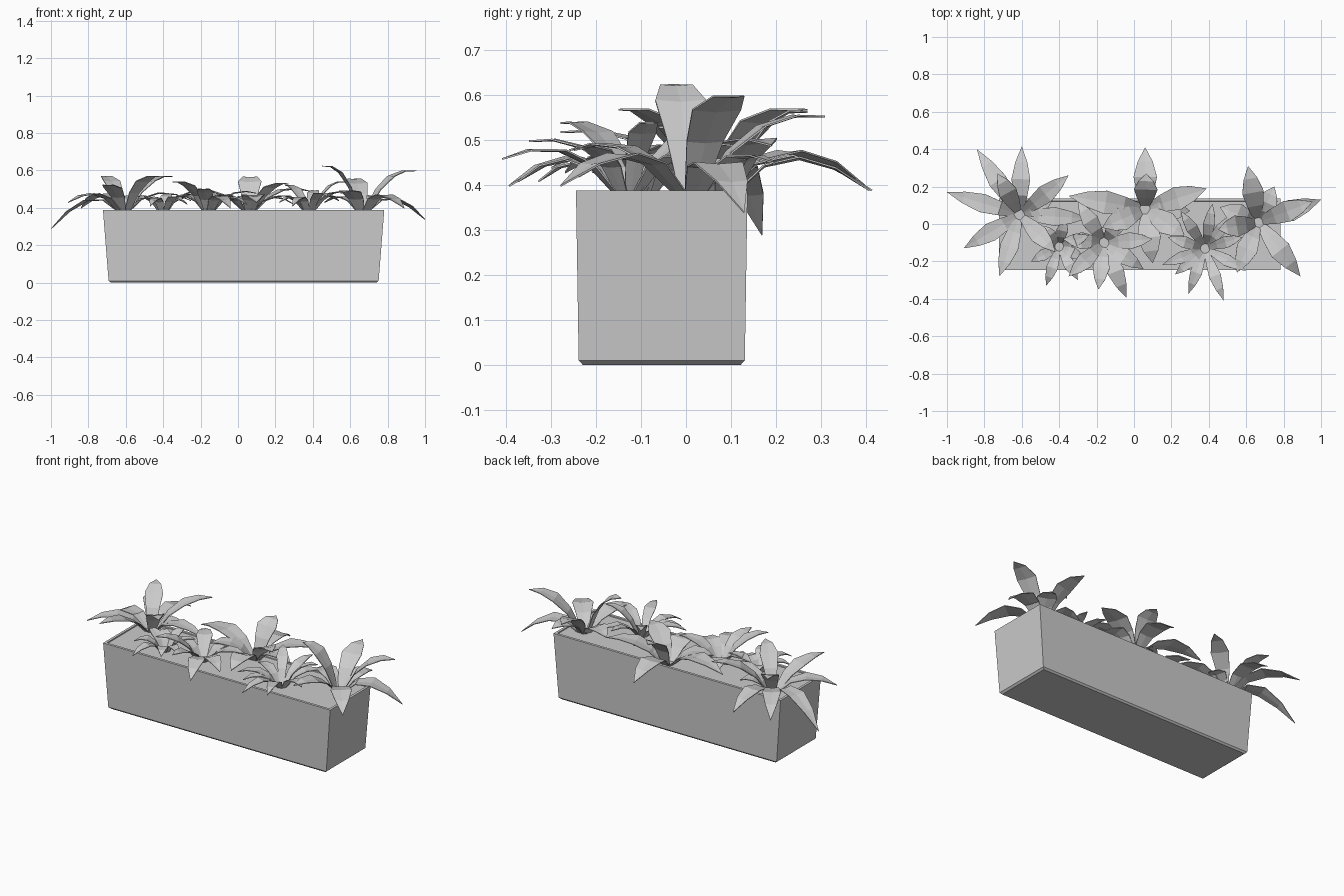
import bpy
import bmesh
from math import hypot
from mathutils import Vector

cube = bpy.data.objects.get("Cube")
if cube:
    bpy.data.objects.remove(cube, do_unlink=True)

grey = bpy.data.materials.new("plain grey")
grey.use_nodes = True
grey.diffuse_color = (0.6, 0.6, 0.6, 1)
grey.node_tree.nodes["Principled BSDF"].inputs["Base Color"].default_value = (0.6, 0.6, 0.6, 1)


def finish(bm, name):
    mesh = bpy.data.meshes.new(name)
    bm.to_mesh(mesh)
    bm.free()
    mesh.materials.append(grey)
    obj = bpy.data.objects.new(name, mesh)
    bpy.context.collection.objects.link(obj)
    return obj


# Planter: rectangular rings from the underside, up the walls, over the rim and down to the soil
CX, CY = 0.03, -0.054
rings = [(0.71, 0.176, 0), (0.722, 0.185, 0.01), (0.752, 0.191, 0.388),
         (0.737, 0.176, 0.388), (0.736, 0.175, 0.382)]
bm = bmesh.new()
loops = []
for hx, hy, z in rings:
    corners = [(-1, -1), (1, -1), (1, 1), (-1, 1)]
    loops.append([bm.verts.new((CX + sx * hx, CY + sy * hy, z)) for sx, sy in corners])
bm.faces.new(loops[0][::-1])
for low, high in zip(loops, loops[1:]):
    for i in range(4):
        j = (i + 1) % 4
        bm.faces.new((low[i], low[j], high[j], high[i]))
bm.faces.new(loops[-1])
finish(bm, "planter_box")


# One arched leaf with a faint fold along its midrib
def add_leaf(bm, centre, tip, width):
    root = Vector((centre[0], centre[1], 0.37))
    tip = Vector(tip)
    out = Vector((tip.x - root.x, tip.y - root.y, 0))
    length = hypot(out.x, out.y)
    side = Vector((-out.y, out.x, 0)).normalized()
    root += out.normalized() * 0.015
    bend = root + out * 0.36
    bend.z = max(tip.z + 0.02, 0.45 + 0.27 * length)
    rows = []
    for t, w in ((0, 0.35), (0.3, 0.75), (0.56, 1), (0.8, 0.64)):
        p = root * (1 - t) ** 2 + bend * 2 * t * (1 - t) + tip * t * t
        lift = Vector((0, 0, width * w * 0.04))
        half = side * width * w / 2
        rows.append([bm.verts.new(p - half + lift), bm.verts.new(p), bm.verts.new(p + half + lift)])
    for a, b in zip(rows, rows[1:]):
        for i in range(2):
            bm.faces.new((a[i], b[i], b[i + 1], a[i + 1]))
    end = bm.verts.new(tip)
    for i in range(2):
        bm.faces.new((rows[-1][i], end, rows[-1][i + 1]))


def plant(name, centre, width, tips):
    bm = bmesh.new()
    for tip in tips:
        add_leaf(bm, centre, tip, width)
    bmesh.ops.recalc_face_normals(bm, faces=bm.faces)
    obj = finish(bm, name)
    solid = obj.modifiers.new("leaf thickness", "SOLIDIFY")
    solid.thickness = 0.004


# Plants, each a rosette of leaves given by their tips
plant("left_end_plant", (-0.61, 0.05), 0.1, [
    (-1, .17, .29), (-.84, .4, .4), (-.6, .415, .39), (-.35, .26, .57),
    (-.25, .03, .44), (-.42, -.15, .57), (-.72, -.28, .52), (-.91, -.13, .43),
    (-.73, .27, .57), (-.44, .12, .43)])
plant("small_plant", (-0.4, -0.12), 0.062, [
    (-.47, -.33, .41), (-.3, -.3, .44), (-.24, -.06, .47), (-.54, -.07, .46),
    (-.37, .03, .47), (-.55, -.2, .43), (-.27, -.18, .42), (-.48, -.01, .45)])
plant("front_middle_plant", (-0.16, -0.1), 0.09, [
    (-.04, -.395, .4), (-.19, -.35, .5), (-.35, -.28, .54), (-.38, -.08, .44),
    (.1, -.08, .48), (-.3, .12, .45), (-.05, .06, .45), (.05, -.24, .42)])
plant("back_middle_plant", (0.06, 0.08), 0.125, [
    (.06, .41, .39), (.39, .19, .49), (-.35, .15, .45), (.27, -.06, .53),
    (.1, -.21, .43), (-.17, -.02, .45), (.065, .27, .565), (.3, .07, .42)])
plant("front_right_plant", (0.38, -0.13), 0.064, [
    (.48, -.41, .46), (.29, -.375, .41), (.6, -.25, .48), (.58, -.07, .54),
    (.42, .11, .49), (.25, .07, .52), (.15, -.22, .44), (.18, -.07, .45),
    (.54, .06, .44), (.22, -.27, .43)])
plant("right_end_plant", (0.665, 0.01), 0.115, [
    (.61, .31, .555), (.955, .12, .6), (1, .13, .34), (.89, -.28, .4),
    (.55, -.26, .48), (.45, -.03, .625), (.75, .2, .45), (.46, .09, .43)])
